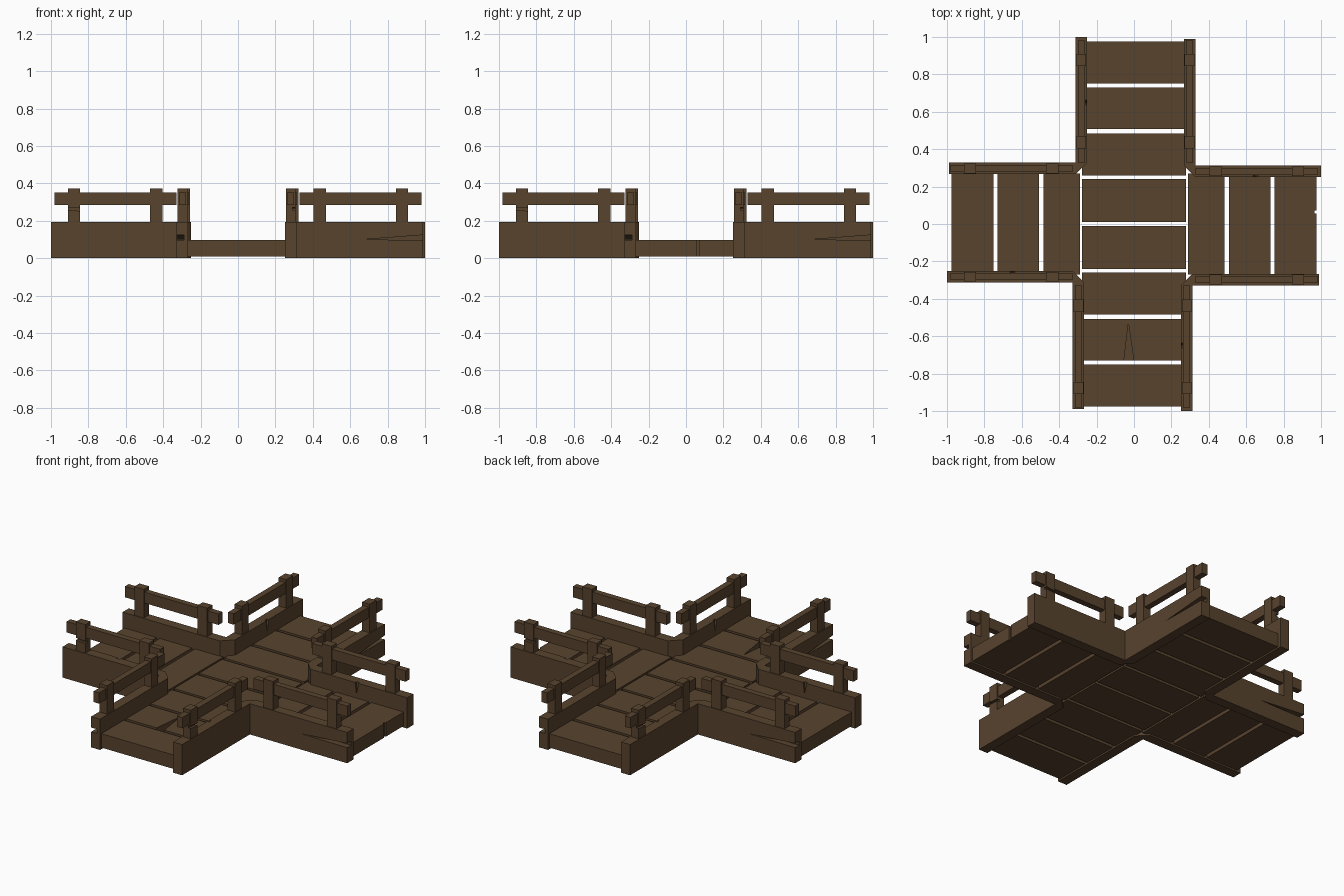
import bpy, bmesh, math
from mathutils import Matrix

if "Cube" in bpy.data.objects:
    bpy.data.objects.remove(bpy.data.objects["Cube"])

wood = bpy.data.materials.new("dark_brown_wood")
wood.diffuse_color = (0.098, 0.057, 0.027, 1)
wood.use_nodes = True
wood.node_tree.nodes["Principled BSDF"].inputs["Base Color"].default_value = wood.diffuse_color


def prism(name, pts, lo, hi, axis="z", turn=0):
    """Extrude a 2D outline along an axis, then turn it by quarter turns about z."""
    def place(a, b, t):
        return {"z": (a, b, t), "y": (a, t, b), "x": (t, a, b)}[axis]
    bm = bmesh.new()
    low = [bm.verts.new(place(a, b, lo)) for a, b in pts]
    high = [bm.verts.new(place(a, b, hi)) for a, b in pts]
    bm.faces.new(low)
    bm.faces.new(high)
    n = len(pts)
    for i in range(n):
        j = (i + 1) % n
        bm.faces.new((low[i], low[j], high[j], high[i]))
    bmesh.ops.recalc_face_normals(bm, faces=bm.faces)
    bm.transform(Matrix.Rotation(turn * math.pi / 2, 4, "Z"))
    mesh = bpy.data.meshes.new(name)
    bm.to_mesh(mesh)
    bm.free()
    mesh.materials.append(wood)
    ob = bpy.data.objects.new(name, mesh)
    bpy.context.collection.objects.link(ob)
    return ob


def box(name, x0, x1, y0, y1, z0, z1, turn=0):
    return prism(name, [(x0, y0), (x1, y0), (x1, y1), (x0, y1)], z0, z1, "z", turn)


def cut(ob, cutter):
    """Subtract a cutter and remove it."""
    mod = ob.modifiers.new("crack", "BOOLEAN")
    mod.operation = "DIFFERENCE"
    mod.solver = "EXACT"
    mod.object = cutter
    dg = bpy.context.evaluated_depsgraph_get()
    mesh = bpy.data.meshes.new_from_object(ob.evaluated_get(dg))
    ob.modifiers.clear()
    ob.data = mesh
    bpy.data.objects.remove(cutter)


# Deck planks: a full north-south run plus three on each side arm
Z0, Z1 = 0.01, 0.097
spans = [(0.01, 0.24), (0.26, 0.485), (0.507, 0.73), (0.752, 0.975)]
for i, (a, b) in enumerate(spans):
    box(f"north_plank_{i}", -0.278, 0.278, a, b, Z0, Z1)
    south = box(f"south_plank_{i}", -0.278, 0.278, -b, -a, Z0, Z1)
    if i == 2:  # split in the end of one plank
        cut(south, prism("cutter", [(-0.055, -0.74), (0.0, -0.74), (-0.03, -0.53)], 0.05, 0.12))
    if i:
        a = max(a, 0.29)
        box(f"west_plank_{i}", -b, -a, -0.27, 0.27, Z0, Z1)
        east = box(f"east_plank_{i}", a, b, -0.27, 0.27, Z0, Z1)
        if i == 3:
            cut(east, box("cutter", 0.965, 1.0, 0.055, 0.073, 0, 0.12))

# Corner side boards, posts and handrails, repeated around four corners
corner = [(-0.312, 1.0), (-0.312, 0.328), (-0.988, 0.328), (-0.988, 0.266),
          (-0.312, 0.266), (-0.25, 0.328), (-0.25, 1.0)]
for k in range(4):
    board = prism(f"side_board_{k}", corner, 0.0, 0.193, "z", k)
    # long split in the outer face at one end
    cut(board, prism("cutter", [(-1.0, 0.097), (-1.0, 0.125), (-0.67, 0.1)], 0.288, 0.35, "y", k))
    # small chip in the inner top edge
    cut(board, prism("cutter", [(0.635, 0.21), (0.665, 0.21), (0.648, 0.12)], -0.262, -0.24, "x", k))

    # handrails
    box(f"long_rail_{k}", -0.300, -0.262, 0.33, 0.98, 0.284, 0.352, k)
    box(f"side_rail_{k}", -0.98, -0.33, 0.278, 0.316, 0.284, 0.352, k)

    # posts
    for j, c in enumerate((0.437, 0.877)):
        post = box(f"long_post_{k}_{j}", -0.308, -0.256, c - 0.033, c + 0.033, 0.18, 0.372, k)
        if j:  # nick in the outer post
            cut(post, prism("cutter", [(0.83, 0.252), (0.93, 0.258), (0.93, 0.274), (0.83, 0.266)],
                            -0.32, -0.292, "x", k))
        box(f"side_post_{k}_{j}", -c - 0.033, -c + 0.033, 0.271, 0.323, 0.18, 0.372, k)
